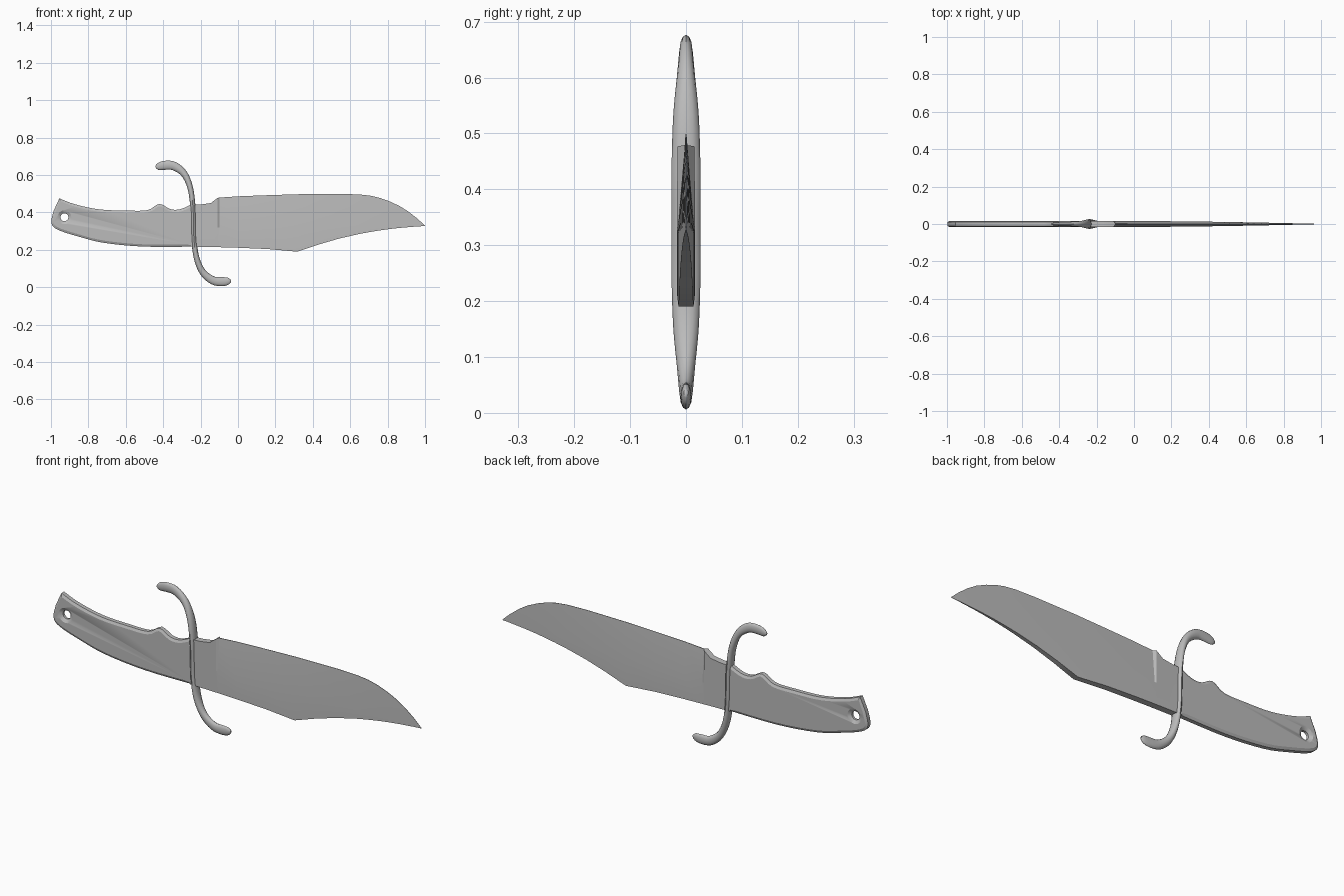
import bpy, bmesh, math
from mathutils import Vector

default = bpy.data.objects.get("Cube")
if default:
    bpy.data.objects.remove(default)

steel = bpy.data.materials.new("grey steel")
steel.use_nodes = True
GREY = (0.5, 0.5, 0.5, 1)
steel.diffuse_color = GREY
steel.node_tree.nodes["Principled BSDF"].inputs["Base Color"].default_value = GREY


def finish(name, bm, angle=30):
    """Turn a bmesh into a shaded, coloured object."""
    bmesh.ops.recalc_face_normals(bm, faces=bm.faces)
    mesh = bpy.data.meshes.new(name)
    bm.to_mesh(mesh)
    bm.free()
    mesh.materials.append(steel)
    obj = bpy.data.objects.new(name, mesh)
    bpy.context.collection.objects.link(obj)
    bpy.ops.object.select_all(action='DESELECT')
    obj.select_set(True)
    bpy.context.view_layer.objects.active = obj
    bpy.ops.object.shade_smooth_by_angle(angle=math.radians(angle))
    return obj


def loft(name, rings, angle=30):
    """Skin a list of equal-length closed rings and cap both ends."""
    bm = bmesh.new()
    rows = [[bm.verts.new(p) for p in ring] for ring in rings]
    n = len(rows[0])
    for a, b in zip(rows, rows[1:]):
        for i in range(n):
            j = (i + 1) % n
            bm.faces.new((a[i], a[j], b[j], b[i]))
    bm.faces.new(rows[0])
    bm.faces.new(rows[-1])
    return finish(name, bm, angle)


def spline(points, steps):
    """Catmull-Rom through points of any dimension."""
    pts = [points[0]] + points + [points[-1]]
    out = []
    for a, b, c, d in zip(pts, pts[1:], pts[2:], pts[3:]):
        for s in range(steps):
            t = s / steps
            out.append([0.5 * (2*q + (r - p)*t + (2*p - 5*q + 4*r - s2)*t*t
                               + (3*q - p - 3*r + s2)*t**3)
                        for p, q, r, s2 in zip(a, b, c, d)])
    return out + [list(points[-1])]


# Blade and ricasso: x, top z, bottom z, half thickness of the top edge
THICK = 0.0155
stations = [
    (-0.25, 0.44, 0.217, THICK), (-0.2, 0.442, 0.216, THICK),
    (-0.145, 0.45, 0.215, THICK), (-0.11, 0.477, 0.214, THICK),
    (-0.1, 0.479, 0.214, 0.002), (0, 0.486, 0.211, 0.001),
    (0.16, 0.492, 0.204, 0.001), (0.318, 0.497, 0.19, 0.001),
    (0.43, 0.498, 0.228, 0.001), (0.54, 0.499, 0.26, 0.001),
    (0.65, 0.496, 0.285, 0.001), (0.71, 0.489, 0.296, 0.001),
    (0.76, 0.477, 0.304, 0.001), (0.81, 0.459, 0.311, 0.001),
    (0.864, 0.434, 0.317, 0.001), (0.91, 0.405, 0.321, 0.001),
    (0.96, 0.366, 0.325, 0.0008), (1.0, 0.329, 0.327, 0.0004)]
rings = []
for x, top, low, edge in stations:
    body = THICK * (1 - max(0, x) ** 1.6) + 0.0004
    ridge = min(low + (top - low) * 0.6, 0.32 + 0.012 * max(0, x))
    rings.append([(x, -edge, top), (x, -body, ridge), (x, -body, low),
                  (x, body, low), (x, body, ridge), (x, edge, top)])
loft("blade", rings)

# Handle: raised flat scales with a chamfered rim
top_line = spline([(-0.955, 0.475), (-0.87, 0.443), (-0.74, 0.416), (-0.6, 0.41),
                   (-0.485, 0.412), (-0.42, 0.445), (-0.36, 0.417),
                   (-0.305, 0.418), (-0.235, 0.45)], 4)
low_line = spline([(-0.235, 0.217), (-0.5, 0.217), (-0.715, 0.237), (-0.85, 0.27),
                   (-0.965, 0.308), (-0.998, 0.345), (-0.985, 0.41)], 4)
outline = top_line + low_line
bm = bmesh.new()
front = bm.faces.new([bm.verts.new((x, -0.010, z)) for x, z in outline])
grown = bmesh.ops.extrude_face_region(bm, geom=[front])["geom"]
bmesh.ops.translate(bm, vec=(0, 0.020, 0),
                    verts=[g for g in grown if isinstance(g, bmesh.types.BMVert)])
bmesh.ops.recalc_face_normals(bm, faces=bm.faces)
sides = [f for f in bm.faces if len(f.verts) > 4]
bmesh.ops.inset_individual(bm, faces=sides, thickness=0.012, depth=0.006)
handle = finish("handle", bm, 20)

# Lanyard hole: an hourglass cutter makes the through hole and its dished rims
profile = [(-0.03, 0.06), (-0.016, 0.037), (-0.006, 0.021),
           (0.006, 0.021), (0.016, 0.037), (0.03, 0.06)]
circle = [2 * math.pi * i / 24 for i in range(24)]
cutter = loft("hole_cutter", [[(-0.928 + r * math.cos(a), y, 0.374 + r * math.sin(a))
                               for a in circle] for y, r in profile])
cutter.hide_render = True
cutter.hide_set(True)
cut = handle.modifiers.new("lanyard hole", 'BOOLEAN')
cut.operation = 'DIFFERENCE'
cut.solver = 'EXACT'
cut.object = cutter
bpy.context.view_layer.objects.active = handle
bpy.ops.object.modifier_apply(modifier=cut.name)
bpy.data.objects.remove(cutter)

# Guard: S-shaped bar, x, z, half width, half depth
path = spline([(-0.44, 0.642, 0.006, 0.004), (-0.425, 0.645, 0.019, 0.008),
               (-0.39, 0.652, 0.024, 0.010), (-0.34, 0.647, 0.023, 0.012),
               (-0.287, 0.605, 0.018, 0.016), (-0.255, 0.53, 0.015, 0.023),
               (-0.241, 0.43, 0.014, 0.026), (-0.238, 0.34, 0.014, 0.026),
               (-0.235, 0.25, 0.014, 0.026), (-0.221, 0.155, 0.015, 0.023),
               (-0.188, 0.08, 0.018, 0.016), (-0.135, 0.037, 0.022, 0.012),
               (-0.085, 0.03, 0.024, 0.010), (-0.053, 0.033, 0.019, 0.008),
               (-0.038, 0.036, 0.006, 0.004)], 4)
rings = []
for i, (x, z, width, depth) in enumerate(path):
    before, after = path[max(i - 1, 0)], path[min(i + 1, len(path) - 1)]
    along = Vector((after[0] - before[0], 0, after[1] - before[1])).normalized()
    across = Vector((along.z, 0, -along.x))
    rings.append([Vector((x, depth * math.sin(a), z)) + across * width * math.cos(a)
                  for a in circle[::2]])
loft("guard", rings, 50)
